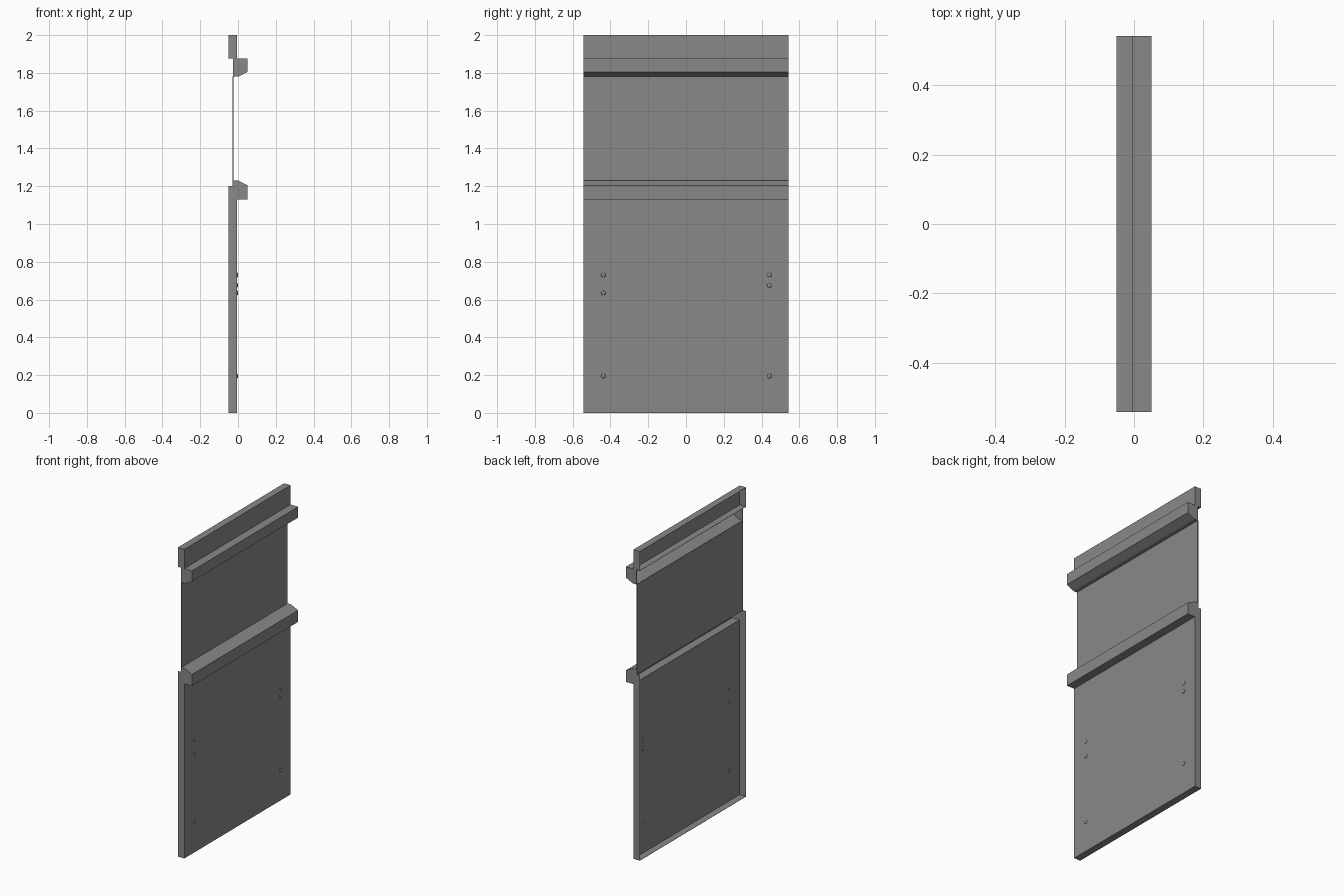
import bpy, bmesh

if "Cube" in bpy.data.objects:
    bpy.data.objects.remove(bpy.data.objects["Cube"], do_unlink=True)

HALF = 0.543    # half of the panel width
FACE = -0.004   # front skin of the trays
BACK = -0.05    # rear edge of the flanges
SHEET = -0.027  # plane of the thin sheet

grey = bpy.data.materials.new("steel_grey")
grey.use_nodes = True
colour = (0.25, 0.25, 0.25, 1)
grey.diffuse_color = colour
grey.node_tree.nodes["Principled BSDF"].inputs["Base Color"].default_value = colour


def add_object(name, bm):
    mesh = bpy.data.meshes.new(name)
    bm.to_mesh(mesh)
    bm.free()
    mesh.materials.append(grey)
    obj = bpy.data.objects.new(name, mesh)
    bpy.context.collection.objects.link(obj)
    return obj


def folded_shell(name, profile, cap_extra=()):
    """Folded sheet along y from an open (x, z) profile, with closed ends."""
    bm = bmesh.new()
    ends = [[bm.verts.new((x, y, z)) for x, z in (*profile, *cap_extra)]
            for y in (-HALF, HALF)]
    for i in range(len(profile) - 1):
        bm.faces.new((ends[0][i], ends[0][i + 1], ends[1][i + 1], ends[1][i]))
    caps = [bm.faces.new(end) for end in ends]
    bmesh.ops.recalc_face_normals(bm, faces=bm.faces)
    bm.normal_update()
    if caps[1].normal.y < 0:
        bmesh.ops.reverse_faces(bm, faces=bm.faces)
    obj = add_object(name, bm)
    wall = obj.modifiers.new("wall", "SOLIDIFY")
    wall.thickness = 0.002
    wall.offset = -1


# Lower tray, open at the back and behind the lower rail
folded_shell("lower_tray", [(BACK, 0), (FACE, 0), (FACE, 1.13)],
             [(FACE, 1.2), (BACK, 1.2)])

# Header tray
folded_shell("header_tray", [(BACK, 1.875), (FACE, 1.875), (FACE, 2), (BACK, 2)])

# Hollow rails with sloping faces towards the sheet
folded_shell("lower_rail",
             [(SHEET, 1.23), (0, 1.23), (0.05, 1.205), (0.05, 1.13), (FACE, 1.13)],
             [(FACE, 1.2), (SHEET, 1.2)])
folded_shell("upper_rail",
             [(SHEET, 1.78), (0, 1.78), (0.05, 1.805), (0.05, 1.875), (FACE, 1.875)],
             [(SHEET, 1.875)])

# Thin sheet between the rails
bm = bmesh.new()
bmesh.ops.create_cube(bm, size=1)
bmesh.ops.scale(bm, vec=(0.004, 2 * HALF, 0.58), verts=bm.verts)
bmesh.ops.translate(bm, vec=(SHEET, 0, 1.49), verts=bm.verts)
add_object("upper_sheet", bm)

# Small domed rivets
for y, heights in ((-0.437, (0.195, 0.635, 0.73)), (0.442, (0.195, 0.675, 0.73))):
    for z in heights:
        bm = bmesh.new()
        bmesh.ops.create_uvsphere(bm, u_segments=12, v_segments=8, radius=0.012)
        bmesh.ops.scale(bm, vec=(0.4, 1, 1), verts=bm.verts)
        bmesh.ops.translate(bm, vec=(FACE, y, z), verts=bm.verts)
        for face in bm.faces:
            face.smooth = True
        add_object("rivet", bm)
